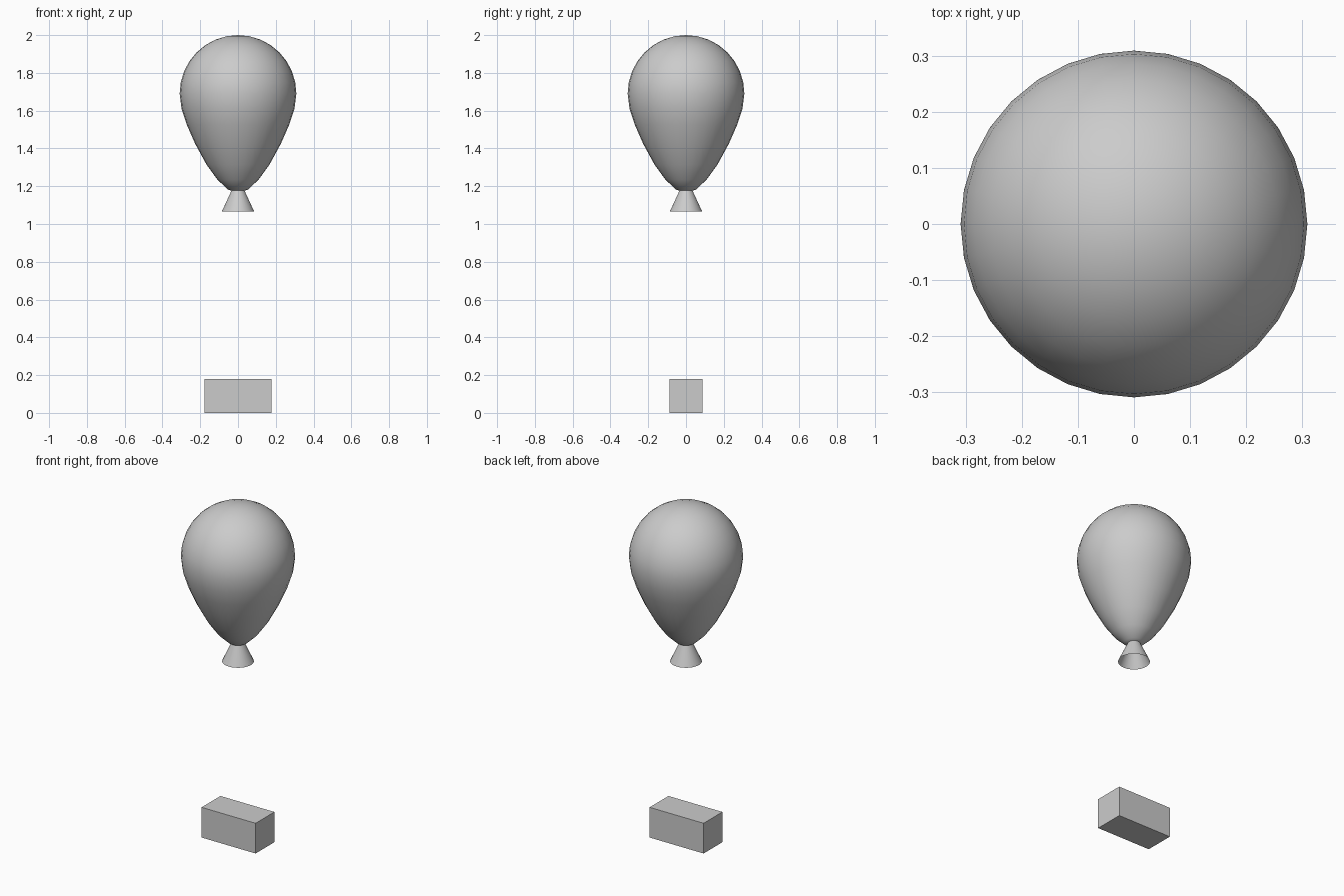
import bpy, bmesh
from math import cos, sin, pi

if "Cube" in bpy.data.objects:
    bpy.data.objects.remove(bpy.data.objects["Cube"])

SIDES = 32


def lathe(name, profile):
    """Revolve (radius, z) points, listed top to bottom, around the z axis."""
    bm = bmesh.new()
    rings = []
    for r, z in profile:
        if r == 0:
            rings.append([bm.verts.new((0, 0, z))] * SIDES)
        else:
            rings.append([bm.verts.new((r * cos(2 * pi * i / SIDES), r * sin(2 * pi * i / SIDES), z))
                          for i in range(SIDES)])
    for top, low in zip(rings, rings[1:]):
        for i in range(SIDES):
            j = (i + 1) % SIDES
            corners = dict.fromkeys((top[i], low[i], low[j], top[j]))
            bm.faces.new(list(corners)).smooth = True
    mesh = bpy.data.meshes.new(name)
    bm.to_mesh(mesh)
    bm.free()
    obj = bpy.data.objects.new(name, mesh)
    bpy.context.collection.objects.link(obj)
    return obj


# Balloon: round dome above, tapering teardrop below
R, MID = 0.309, 1.69
dome = [(R * sin(k * pi / 16) if k else 0, MID + (2 - MID) * cos(k * pi / 16)) for k in range(9)]
taper = [(0.299, 1.61), (0.271, 1.525), (0.227, 1.425), (0.167, 1.315),
         (0.109, 1.235), (0.054, 1.183), (0, 1.165)]
lathe("balloon", dome + taper)

# Knot: open flared skirt under the balloon
lathe("knot", [(0.033, 1.18), (0.086, 1.065)])

# Weight block on the ground
bpy.ops.mesh.primitive_cube_add(size=1, location=(0, 0, 0.09))
block = bpy.context.object
block.name = "weight_block"
block.scale = (0.356, 0.177, 0.18)
